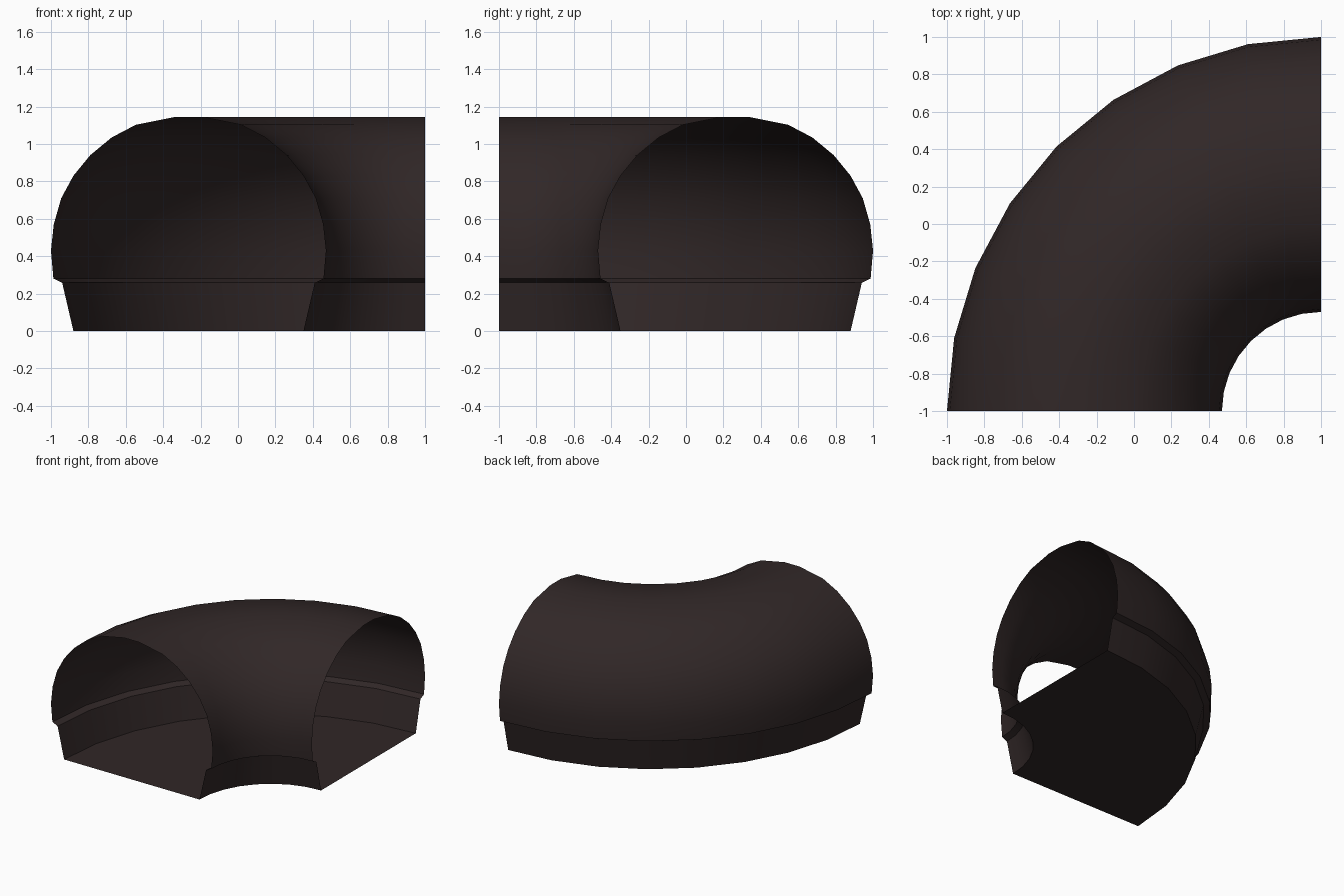
import bpy, bmesh, math

if "Cube" in bpy.data.objects:
    bpy.data.objects.remove(bpy.data.objects["Cube"])

mat = bpy.data.materials.new("dark brown")
mat.diffuse_color = (0.030, 0.020, 0.020, 1)
mat.use_nodes = True
mat.node_tree.nodes["Principled BSDF"].inputs["Base Color"].default_value = mat.diffuse_color

# Half cross-section of the tunnel: (offset from tube centre line, height)
half = [(0.615, 0), (0.675, 0.258), (0.722, 0.28), (0.735, 0.43), (0.72, 0.57),
        (0.68, 0.71), (0.615, 0.83), (0.525, 0.94), (0.41, 1.035), (0.28, 1.103),
        (0.068, 1.145)]
R = 1.265  # bend radius of the centre line
profile = [(R + o, z) for o, z in half] + [(R - o, z) for o, z in reversed(half)]

# Sweep the closed section a quarter turn around the corner (1, -1)
STEPS = 8
bm = bmesh.new()
rings = []
for i in range(STEPS + 1):
    a = math.pi / 2 * i / STEPS
    rings.append([bm.verts.new((1 - r * math.cos(a), -1 + r * math.sin(a), z))
                  for r, z in profile])
n = len(profile)
for a, b in zip(rings, rings[1:]):
    for j in range(n):
        k = (j + 1) % n
        bm.faces.new((a[j], a[k], b[k], b[j]))
bm.normal_update()
# Make the shell face outward (the floor must look down)
floor = min(bm.faces, key=lambda f: f.calc_center_median().z)
if floor.normal.z > 0:
    bmesh.ops.reverse_faces(bm, faces=bm.faces[:])

mesh = bpy.data.meshes.new("curved_tunnel")
bm.to_mesh(mesh)
bm.free()
mesh.materials.append(mat)
obj = bpy.data.objects.new("curved_tunnel", mesh)
bpy.context.collection.objects.link(obj)
bpy.context.view_layer.objects.active = obj
obj.select_set(True)
bpy.ops.object.shade_smooth_by_angle(angle=math.radians(30))
